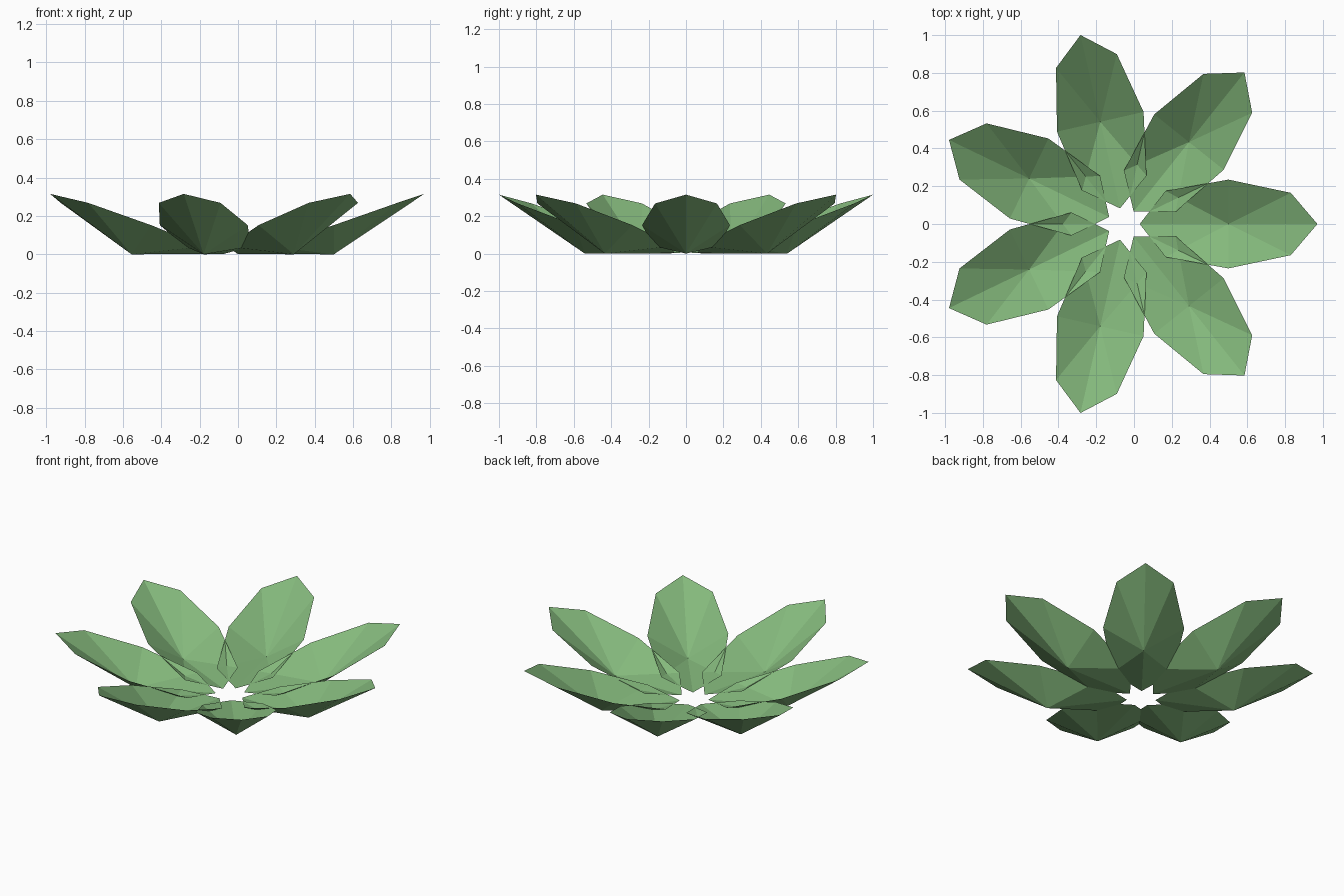
import bpy
import bmesh
from math import tau, cos, sin

cube = bpy.data.objects.get("Cube")
if cube:
    bpy.data.objects.remove(cube, do_unlink=True)

# Single leaf green
green = bpy.data.materials.new("leaf_green")
green.use_nodes = True
colour = (0.23, 0.48, 0.20, 1)
green.diffuse_color = colour
bsdf = next(n for n in green.node_tree.nodes if n.type == 'BSDF_PRINCIPLED')
bsdf.inputs["Base Color"].default_value = colour
bsdf.inputs["Roughness"].default_value = 0.8

PETALS = 7
CENTRE_X = -0.055   # shifts the ring so its bounds are centred

# Half outline of one petal: distance from ring centre, half width, height
BASE = (0.085, 0, 0.002)
SIDE = [(0.222, 0.175, 0.041), (0.555, 0.235, 0.152), (0.885, 0.165, 0.268)]
TIP = (1.026, 0, 0.315)
HEART = (0.555, 0, 0)   # lowest point of the cupped petal


def petal_mesh():
    """A cupped leaf: a fan of flat facets around its lowest point."""
    bm = bmesh.new()
    right = [(r, -w, z) for r, w, z in SIDE]
    outline = [bm.verts.new(p) for p in [BASE, *right, TIP, *reversed(SIDE)]]
    heart = bm.verts.new(HEART)
    for i, v in enumerate(outline):
        bm.faces.new((heart, v, outline[(i + 1) % len(outline)]))
    mesh = bpy.data.meshes.new("petal")
    bm.to_mesh(mesh)
    bm.free()
    mesh.materials.append(green)
    return mesh


# Ring of petals sharing the same mesh
mesh = petal_mesh()
for i in range(PETALS):
    petal = bpy.data.objects.new(f"petal_{i + 1}", mesh)
    petal.location.x = CENTRE_X
    petal.rotation_euler.z = tau * i / PETALS
    bpy.context.collection.objects.link(petal)
